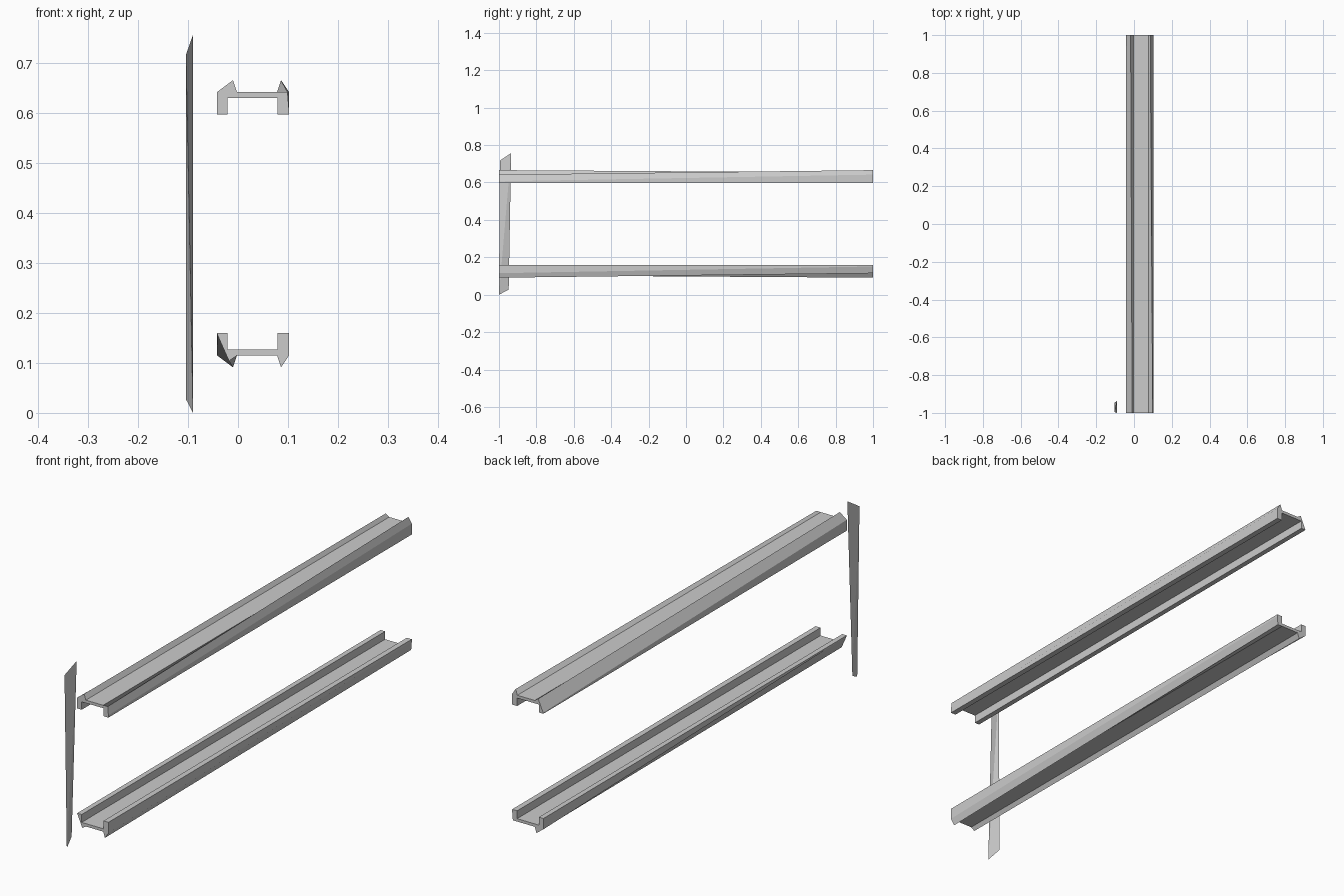
import bpy, bmesh

if "Cube" in bpy.data.objects:
    bpy.data.objects.remove(bpy.data.objects["Cube"])

HEIGHT = 0.757


def make_object(name, bm):
    bmesh.ops.recalc_face_normals(bm, faces=bm.faces)
    mesh = bpy.data.meshes.new(name)
    bm.to_mesh(mesh)
    bm.free()
    obj = bpy.data.objects.new(name, mesh)
    bpy.context.collection.objects.link(obj)


# Channel section (x, z): legs and web stay constant, the lips change along the rail
def section(right_lip, left_lip):
    return ([(-.042, .597), (-.021, .597), (-.021, .630), (.079, .630),
             (.079, .597), (.102, .597)] + right_lip
            + [(.078, .642), (-.002, .642)] + left_lip)


front = section([(.102, .606), (.099, .642)], [(-.010, .666), (-.042, .642)])
back = section([(.102, .642), (.086, .666)], [(-.018, .653), (-.041, .601)])


# Loft a rail between its two end sections; the lower rail is the upper one turned over
def make_rail(name, flipped):
    bm = bmesh.new()
    rings = []
    for y, points in ((-1, front), (1, back)):
        if flipped:
            rings.append([bm.verts.new((x, -y, HEIGHT - z)) for x, z in points])
        else:
            rings.append([bm.verts.new((x, y, z)) for x, z in points])
    a, b = rings
    n = len(a)
    bm.faces.new(a)
    bm.faces.new(b[::-1])
    for i in range(n):
        j = (i + 1) % n
        bm.faces.new((a[i], b[i], b[j], a[j]))
    make_object(name, bm)


make_rail("upper_rail", False)
make_rail("lower_rail", True)

# Thin twisted end post: a sliver with crossed top and bottom edges
bm = bmesh.new()
for p in ((-.104, -.995, .717), (-.090, -.935, HEIGHT),
          (-.104, -.948, .027), (-.090, -1.0, 0)):
    bm.verts.new(p)
bmesh.ops.convex_hull(bm, input=bm.verts)
make_object("end_post", bm)
